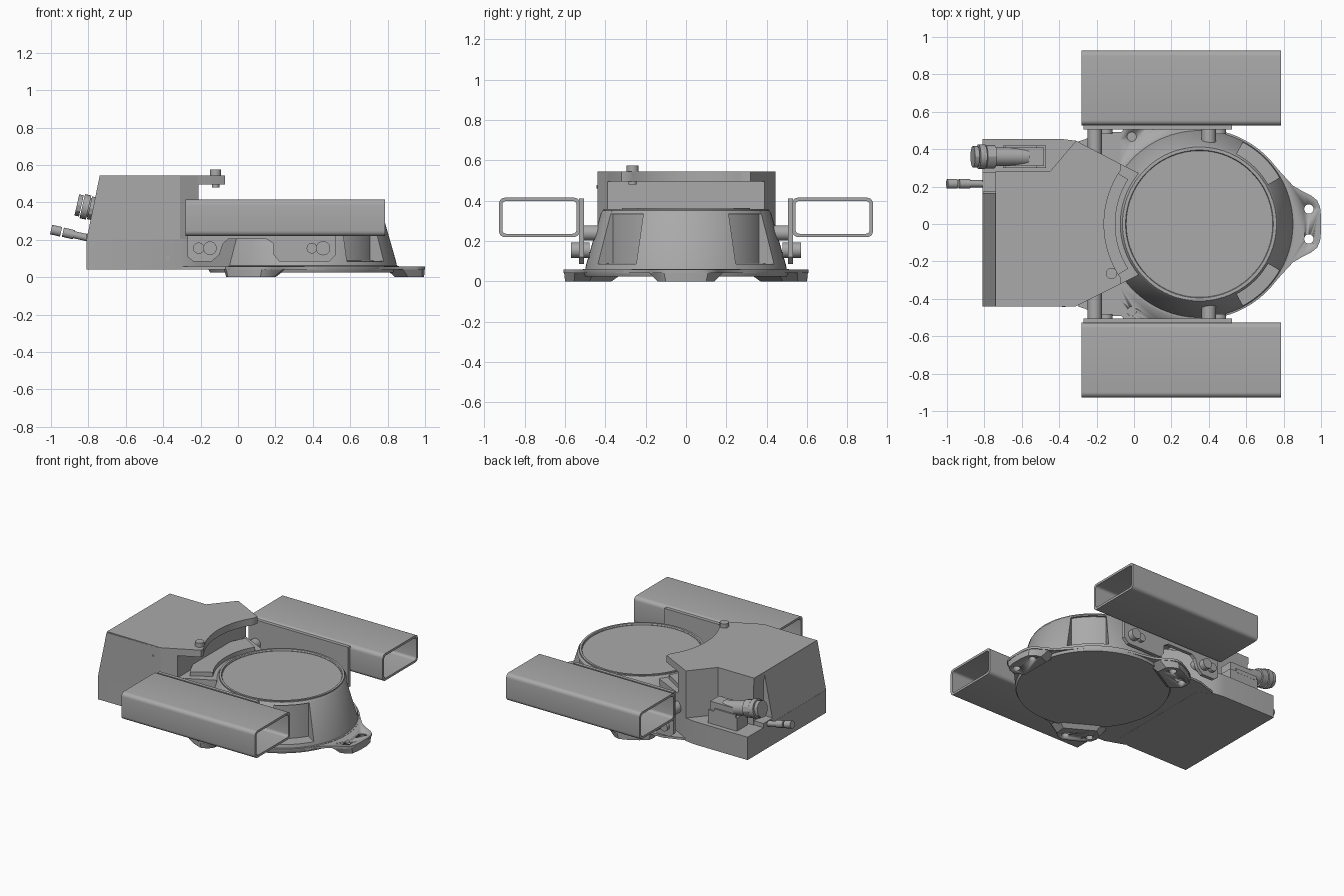
import bpy, bmesh, math
from mathutils import Vector

if "Cube" in bpy.data.objects:
    bpy.data.objects.remove(bpy.data.objects["Cube"])

grey = bpy.data.materials.new("cast_grey")
grey.use_nodes = True
COLOUR = (0.40, 0.40, 0.40, 1)
grey.diffuse_color = COLOUR
grey.node_tree.nodes["Principled BSDF"].inputs["Base Color"].default_value = COLOUR
CX = 0.35  # bowl axis


def finish(name, bm, smooth=True):
    bmesh.ops.remove_doubles(bm, verts=bm.verts, dist=1e-5)
    bmesh.ops.recalc_face_normals(bm, faces=bm.faces)
    me = bpy.data.meshes.new(name)
    bm.to_mesh(me)
    bm.free()
    ob = bpy.data.objects.new(name, me)
    bpy.context.collection.objects.link(ob)
    me.materials.append(grey)
    if smooth:
        bpy.ops.object.select_all(action='DESELECT')
        ob.select_set(True)
        bpy.context.view_layer.objects.active = ob
        bpy.ops.object.shade_smooth_by_angle(angle=math.radians(30))
    return ob


def loft(name, rings, smooth=True):
    """Skin closed rings of 3D points and cap both ends."""
    bm = bmesh.new()
    vs = [[bm.verts.new(p) for p in r] for r in rings]
    n = len(vs[0])
    for a, b in zip(vs, vs[1:]):
        for i in range(n):
            j = (i + 1) % n
            bm.faces.new((a[i], a[j], b[j], b[i]))
    bm.faces.new(vs[0])
    bm.faces.new(vs[-1])
    return finish(name, bm, smooth)


def slab(name, outline, z0, z1):
    return loft(name, [[(x, y, z) for x, y in outline] for z in (z0, z1)])


def box(name, x0, x1, y0, y1, z0, z1):
    return slab(name, [(x0, y0), (x1, y0), (x1, y1), (x0, y1)], z0, z1)


def rod(name, a, b, r, sides=24):
    a, b = Vector(a), Vector(b)
    q = (b - a).to_track_quat('Z', 'Y')
    circle = [q @ Vector((r * math.cos(t), r * math.sin(t), 0))
              for t in (2 * math.pi * i / sides for i in range(sides))]
    return loft(name, [[p + c for c in circle] for p in (a, b)])


def arc(r, a0, a1, n=24):
    ts = [math.radians(a0 + (a1 - a0) * i / n) for i in range(n + 1)]
    return [(CX + r * math.cos(t), r * math.sin(t)) for t in ts]


def sector(name, profile, a0, a1):
    """Sweep a closed (radius, z) profile about the bowl axis."""
    n = max(4, int(abs(a1 - a0) / 3))
    rings = []
    for i in range(n + 1):
        t = math.radians(a0 + (a1 - a0) * i / n)
        rings.append([(CX + r * math.cos(t), r * math.sin(t), z) for r, z in profile])
    return loft(name, rings)


def turned(name, profile, n=96):
    """Solid of revolution about the bowl axis."""
    rings = [[(CX + r * math.cos(2 * math.pi * i / n), r * math.sin(2 * math.pi * i / n), z)
              for i in range(n)] for r, z in profile]
    return loft(name, rings)


def cut(ob, cutters):
    for c in cutters:
        m = ob.modifiers.new("cut", 'BOOLEAN')
        m.operation, m.solver, m.object = 'DIFFERENCE', 'EXACT', c
        c.hide_render = True
        c.hide_set(True)


def mirrored(pts):
    return pts + [(x, -y) for x, y in reversed(pts)]


# Bowl: core, rim and tapered wall with two open pockets
turned("bowl_core", [(0.50, 0.025), (0.51, 0.045), (0.51, 0.06), (0.41, 0.075), (0.41, 0.36),
                     (0.395, 0.36), (0.39, 0.348)])
wall = [(0.39, 0.05), (0.50, 0.06), (0.495, 0.085), (0.422, 0.34), (0.412, 0.352), (0.39, 0.352)]
for a0, a1 in ((-30, 30), (62, 298)):
    sector("bowl_wall", wall, a0, a1)
for a0, a1 in ((30, 62), (298, 330)):
    sector("pocket_sill", [(0.39, 0.05), (0.50, 0.06), (0.495, 0.085), (0.39, 0.09)], a0, a1)
    sector("pocket_lintel", [(0.39, 0.335), (0.424, 0.335), (0.412, 0.352), (0.39, 0.352)], a0, a1)

# Three flared flange ears with pads and bolt holes
flare = [(0.37, 0.35), (0.44, 0.27), (0.50, 0.205), (0.56, 0.17), (0.60, 0.15),
         (0.63, 0.125), (0.645, 0.09), (0.65, 0.04)]
pad_low = mirrored([(0.49, 0.11), (0.56, 0.14), (0.60, 0.13), (0.635, 0.10), (0.645, 0.04)])
pad_top = mirrored([(0.44, 0.15), (0.53, 0.185), (0.60, 0.145), (0.635, 0.11), (0.648, 0.04)])
for k in range(3):
    t = math.radians(120 * k)

    def turn(p):
        return (CX + p[0] * math.cos(t) - p[1] * math.sin(t),
                p[0] * math.sin(t) + p[1] * math.cos(t))
    ear = slab("flange_ear", [turn(p) for p in mirrored(flare)], 0.042, 0.058)
    pad = loft("ear_pad", [[(*turn(p), z) for p in ring]
                           for ring, z in ((pad_low, 0.0), (pad_top, 0.045))])
    holes = []
    for y in (-0.08, 0.08):
        x, yy = turn((0.585, y))
        holes.append(rod("hole_cutter", (x, yy, -0.1), (x, yy, 0.2), 0.025))
    cut(ear, holes)
    cut(pad, holes)

# Base plate joining the bowl to the housing
slab("base_plate", mirrored([(-0.30, 0.44), (-0.16, 0.49), (0.15, 0.50)]), 0.041, 0.057)

# Housing: full-width lower part, and a sloped upper part with a connector notch
slab("housing_lower", [(-0.81, -0.44), (-0.31, -0.44), (-0.21, -0.39), (-0.21, 0.39),
                       (-0.31, 0.445), (-0.39, 0.455), (-0.81, 0.455)], 0.04, 0.205)
right_part = [(-0.31, -0.44), (-0.21, -0.39), (-0.21, 0.39), (-0.31, 0.445),
              (-0.45, 0.28), (-0.735, 0.28), (-0.735, 0.165)]
loft("housing_upper", [[(x, y, z) for x, y in [(left, 0.165), (left, -0.44)] + right_part]
                       for left, z in ((-0.81, 0.20), (-0.74, 0.54))], False)

# Overhanging lid and lower shelf, both hollowed around the bowl
slab("lid", [(-0.74, -0.435), (-0.31, -0.44), (-0.07, -0.32)] + arc(0.51, 214, 146)
     + [(-0.07, 0.32), (-0.31, 0.445), (-0.45, 0.28), (-0.74, 0.28)], 0.495, 0.545)
slab("shelf", [(-0.31, -0.44), (-0.07, -0.32), (0.02, -0.275)] + arc(0.40, 216, 144)
     + [(0.02, 0.275), (-0.07, 0.32), (-0.31, 0.44)], 0.05, 0.335)
sector("shelf_step", [(0.45, 0.32), (0.60, 0.32), (0.60, 0.365), (0.45, 0.365)], 148, 212)
rod("lid_bolt", (-0.12, -0.265, 0.48), (-0.12, -0.265, 0.555), 0.02)
rod("lid_bolt_head", (-0.12, -0.265, 0.545), (-0.12, -0.265, 0.575), 0.03)
for z in (0.105, 0.47):
    rod("side_screw", (-0.375, -0.42, z), (-0.375, -0.443, z), 0.009, 12)


# Connectors on the back corner, square to the sloped face
def along(x, y, z, d):
    return (x - 0.97 * d, y, z + 0.22 * d)


box("connector_base", -0.70, -0.47, 0.30, 0.42, 0.19, 0.30)
box("connector_cap", -0.66, -0.48, 0.31, 0.41, 0.29, 0.36)
for d0, d1, r, sides in ((-0.02, 0.24, 0.05, 24), (0.16, 0.21, 0.062, 12),
                         (0.215, 0.25, 0.066, 24), (0.255, 0.28, 0.058, 12)):
    rod("connector_plug", along(-0.59, 0.36, 0.325, d0), along(-0.59, 0.36, 0.325, d1), r, sides)
for y in (0.305, 0.415):
    box("connector_latch", -0.69, -0.52, y - 0.006, y + 0.006, 0.29, 0.32)
for d0, d1, r in ((-0.06, 0.12, 0.019), (0.07, 0.13, 0.025), (0.14, 0.195, 0.026)):
    rod("cable_plug", along(-0.81, 0.215, 0.212, d0), along(-0.81, 0.215, 0.212, d1), r)
box("cable_socket", -0.81, -0.735, 0.17, 0.275, 0.19, 0.235)


# Rectangular fork tubes with side plates, spacers and bolts
def rounded(w, h, r):
    pts = []
    for k, (sx, sz) in enumerate(((1, 1), (-1, 1), (-1, -1), (1, -1))):
        for i in range(6):
            t = math.radians(90 * k + 18 * i)
            pts.append((sx * (w - r) + r * math.cos(t), sz * (h - r) + r * math.sin(t)))
    return pts


for s in (-1, 1):
    bm = bmesh.new()
    loops = []
    for x, inset in ((-0.28, 0), (0.785, 0), (0.785, 0.016), (-0.28, 0.016)):
        loops.append([bm.verts.new((x, s * 0.7275 + y, 0.3175 + z))
                      for y, z in rounded(0.2 - inset, 0.0975 - inset, 0.028 - inset / 2)])
    for a, b in zip(loops, loops[1:] + loops[:1]):
        for i in range(len(a)):
            j = (i + 1) % len(a)
            bm.faces.new((a[i], a[j], b[j], b[i]))
    finish("fork_tube", bm)

    plate = [(-0.27, 0.41), (-0.27, 0.11), (-0.24, 0.085), (-0.14, 0.085), (-0.10, 0.12),
             (-0.08, 0.18), (-0.05, 0.205), (0.15, 0.205), (0.19, 0.18), (0.19, 0.12),
             (0.22, 0.085), (0.49, 0.085), (0.525, 0.12), (0.525, 0.41)]
    loft("side_plate", [[(x, s * y, z) for x, z in plate] for y in (0.505, 0.53)], False)
    rod("front_spacer", (-0.21, s * 0.33, 0.24), (-0.21, s * 0.51, 0.24), 0.038)
    rod("rear_spacer", (0.40, s * 0.42, 0.24), (0.40, s * 0.51, 0.24), 0.038)
    for x, r, y in ((-0.15, 0.036, 0.57), (-0.21, 0.03, 0.555),
                    (0.455, 0.038, 0.57), (0.395, 0.028, 0.555)):
        rod("plate_bolt", (x, s * 0.48, 0.155), (x, s * y, 0.155), r)
